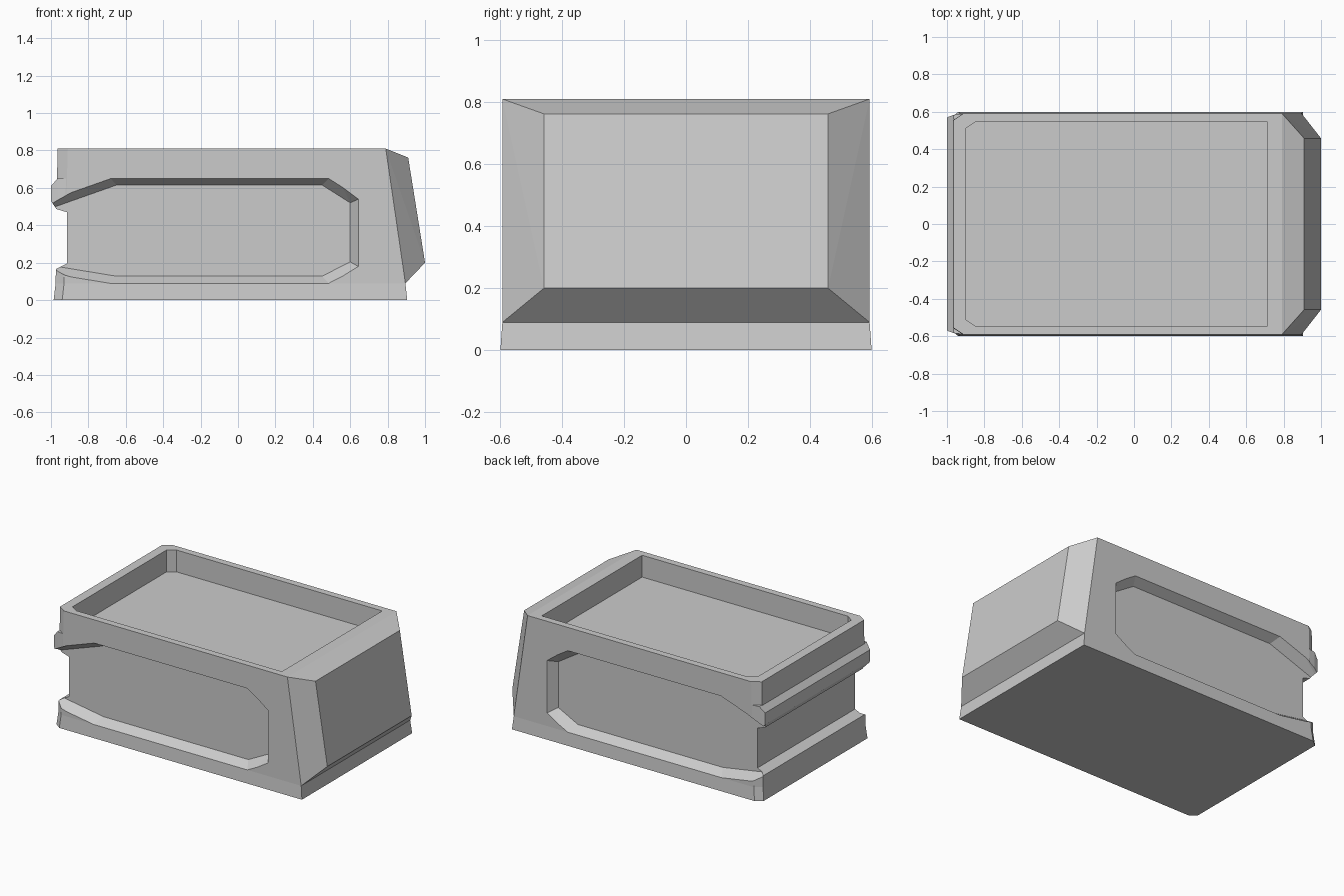
import bpy, bmesh

if "Cube" in bpy.data.objects:
    bpy.data.objects.remove(bpy.data.objects["Cube"])


def hull(name, points, mirror_y=False, flare=None):
    """Convex solid from points; flare adds a widened skirt down to z = 0."""
    if mirror_y:
        points = points + [(x, -y, z) for x, y, z in points]
    bm = bmesh.new()
    for p in points:
        bm.verts.new(p)
    res = bmesh.ops.convex_hull(bm, input=bm.verts)
    junk = [v for v in set(res["geom_interior"] + res["geom_unused"])
            if isinstance(v, bmesh.types.BMVert)]
    bmesh.ops.delete(bm, geom=junk, context='VERTS')
    bmesh.ops.dissolve_limit(bm, angle_limit=0.01, verts=bm.verts, edges=bm.edges)
    bmesh.ops.recalc_face_normals(bm, faces=bm.faces)
    if flare:
        bottom = min(bm.faces, key=lambda f: f.normal.z)
        ext = bmesh.ops.extrude_discrete_faces(bm, faces=[bottom])
        for v in ext["faces"][0].verts:
            v.co = (v.co.x * flare, v.co.y * flare, 0)
    bmesh.ops.recalc_face_normals(bm, faces=bm.faces)
    mesh = bpy.data.meshes.new(name)
    bm.to_mesh(mesh)
    bm.free()
    obj = bpy.data.objects.new(name, mesh)
    bpy.context.collection.objects.link(obj)
    return obj


def combine(target, tool, operation):
    tool.hide_render = True
    mod = target.modifiers.new(tool.name, 'BOOLEAN')
    mod.operation = operation
    mod.solver = 'EXACT'
    mod.object = tool
    bpy.context.view_layer.objects.active = target
    bpy.ops.object.modifier_apply(modifier=mod.name)
    bpy.data.objects.remove(tool)


# Main body with wedge-shaped nose and flared base
body = hull("body", [
    (-.975, .557, .09), (-.93, .592, .09), (.895, .592, .09),
    (-.965, .555, .81), (-.91, .592, .81), (.79, .592, .81),
    (1.0, .458, .2), (.91, .458, .762)], mirror_y=True, flare=1.011)

# Raised rib across the rear end
rib = [(-.91, .59, .47), (-.96, .583, .47), (-1.0, .57, .53),
       (-1.0, .57, .61), (-.965, .583, .65), (-.91, .59, .65)]
combine(body, hull("rear_rib", rib, mirror_y=True), 'UNION')

# Sunken panels with sloped rims on both sides
inner = [(-1.06, .47), (-.915, .47), (-.65, .615), (.45, .615), (.6, .52),
         (.6, .205), (.45, .128), (-.65, .128), (-.915, .195), (-1.06, .195)]
outer = [(-1.06, .49), (-.96, .49), (-.68, .65), (.485, .65), (.643, .54),
         (.643, .18), (.485, .09), (-.685, .09), (-.965, .17), (-1.06, .17)]
floor_y, rim_y = .53, .592
for side in (1, -1):
    pts = [(x, side * floor_y, z) for x, z in inner]
    pts += [(2 * xo - xi, side * (2 * rim_y - floor_y), 2 * zo - zi)
            for (xi, zi), (xo, zo) in zip(inner, outer)]
    combine(body, hull("side_panel_cutter", pts), 'DIFFERENCE')

# Groove wrapping across the rear end
groove = [(-.915, .8, .195), (-.915, .8, .47), (-1.065, .8, .12), (-1.065, .8, .515)]
combine(body, hull("rear_groove_cutter", groove, mirror_y=True), 'DIFFERENCE')

# Shallow tray in the top
tray = [(x, y, z) for z in (.66, .9)
        for x, y in ((-.9, .51), (-.85, .545), (.715, .545))]
combine(body, hull("top_tray_cutter", tray, mirror_y=True), 'DIFFERENCE')
